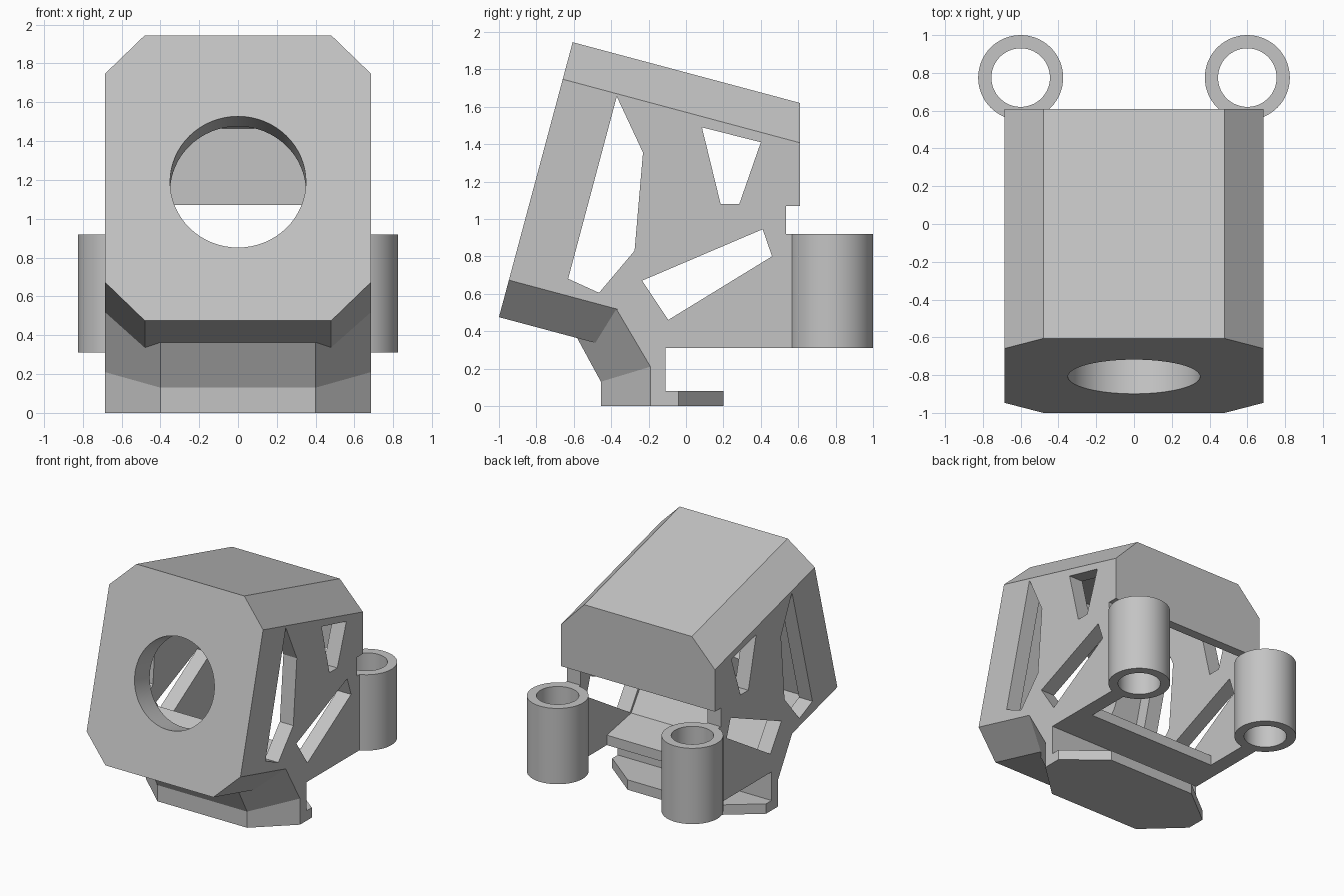
import bpy, bmesh, math
from mathutils import Vector

if "Cube" in bpy.data.objects:
    bpy.data.objects.remove(bpy.data.objects["Cube"], do_unlink=True)

grey = bpy.data.materials.new("light_grey")
grey.use_nodes = True
grey.diffuse_color = (0.55, 0.55, 0.55, 1)
grey.node_tree.nodes["Principled BSDF"].inputs["Base Color"].default_value = (0.55, 0.55, 0.55, 1)

# Tilted frame of the housing: depth runs backwards, rise runs up the front face
TILT = math.radians(15)
DEPTH = Vector((0, math.cos(TILT), -math.sin(TILT)))
RISE = Vector((0, math.sin(TILT), math.cos(TILT)))
CORNER = Vector((0, -1.0, 0.475))
HEIGHT, HALF, CHAMFER = 1.522, 0.685, 0.205


def tilted(x, depth, rise):
    return CORNER + Vector((x, 0, 0)) + DEPTH * depth + RISE * rise


def finish(name, bm):
    bmesh.ops.recalc_face_normals(bm, faces=bm.faces)
    mesh = bpy.data.meshes.new(name)
    bm.to_mesh(mesh)
    bm.free()
    obj = bpy.data.objects.new(name, mesh)
    bpy.context.collection.objects.link(obj)
    mesh.materials.append(grey)
    return obj


def loft(name, rings):
    """Closed solid through rings that have equal point counts."""
    bm = bmesh.new()
    loops = [[bm.verts.new(p) for p in ring] for ring in rings]
    for a, b in zip(loops, loops[1:]):
        for i in range(len(a)):
            j = (i + 1) % len(a)
            bm.faces.new((a[i], a[j], b[j], b[i]))
    bm.faces.new(loops[0])
    bm.faces.new(loops[-1])
    return finish(name, bm)


def prism(name, points, vector):
    return loft(name, [points, [Vector(p) + Vector(vector) for p in points]])


def side_prism(name, profile, half):
    return prism(name, [Vector((-half, y, z)) for y, z in profile], (2 * half, 0, 0))


def circle(centre, u, v, radius, n=64):
    return [centre + u * radius * math.cos(2 * math.pi * i / n)
            + v * radius * math.sin(2 * math.pi * i / n) for i in range(n)]


def cut(target, cutter):
    cutter.hide_render = True
    mod = target.modifiers.new("cut", "BOOLEAN")
    mod.operation, mod.solver, mod.object = "DIFFERENCE", "EXACT", cutter
    bpy.context.view_layer.objects.active = target
    bpy.ops.object.modifier_apply(modifier=mod.name)
    bpy.data.objects.remove(cutter, do_unlink=True)


def smooth(obj):
    bpy.ops.object.select_all(action="DESELECT")
    obj.select_set(True)
    bpy.context.view_layer.objects.active = obj
    bpy.ops.object.shade_smooth_by_angle(angle=math.radians(25))


# Housing: side silhouette across the full width
housing = side_prism("housing", [
    (-1.0, 0.475), (-0.606, 1.945), (0.61, 1.62), (0.61, 1.07), (0.535, 1.07),
    (0.535, 0.92), (0.6, 0.92), (0.6, 0.31), (-0.11, 0.31), (-0.11, 0.2),
    (-0.19, 0.21), (-0.37, 0.515), (-0.45, 0.328)], HALF)

# Chamfered corners, full length on top and only under the chin below
for side in (-1, 1):
    for edge, way, length in ((HEIGHT, 1, 2.2), (0, -1, 0.7)):
        inner, over = HALF - CHAMFER, 0.1
        corner = [(inner - over, edge + way * over),
                  (HALF + over, edge - way * (CHAMFER + over)),
                  (HALF + over, edge + way * over)]
        cut(housing, prism("chamfer_cutter",
                           [tilted(side * x, -0.1, r) for x, r in corner], DEPTH * length))

# Cavity, open at the lower back
front_low, front_high = tilted(0, 0.2, 0.22), tilted(0, 0.2, 1.35)
cut(housing, side_prism("cavity_cutter", [
    front_low.yz, front_high.yz, (0.535, 1.465), (0.535, 1.07), (0.8, 1.07), (0.8, 0.2),
    (0.2, 0.2), (0.2, 0.39), (-0.11, 0.45), (-0.25, 0.65), (-0.46, 0.58)], 0.565))

# Round front opening
cut(housing, prism("opening_cutter",
                   circle(tilted(0, -0.1, 0.74), Vector((1, 0, 0)), RISE, 0.35), DEPTH * 0.45))

# Side windows, between the struts
windows = [
    [(-0.37, 1.655), (-0.23, 1.355), (-0.275, 0.83), (-0.465, 0.605), (-0.63, 0.68)],
    [(0.085, 1.49), (0.4, 1.41), (0.285, 1.08), (0.185, 1.08)],
    [(-0.235, 0.67), (0.41, 0.945), (0.46, 0.8), (-0.095, 0.46)]]
for window in windows:
    cut(housing, side_prism("window_cutter", window, 0.9))
smooth(housing)


# Neck: faceted column that leans forward into the housing
def neck_ring(front, side, back):
    half_plan = [(0.4, front), (HALF, side), (HALF, back)]
    return ([Vector((x, y, z)) for x, (y, z) in half_plan]
            + [Vector((-x, y, z)) for x, (y, z) in reversed(half_plan)])


loft("neck", [
    neck_ring((-0.455, 0), (-0.19, 0), (-0.11, 0)),
    neck_ring((-0.455, 0.13), (-0.19, 0.21), (-0.11, 0.21)),
    neck_ring((-0.61, 0.415), (-0.37, 0.515), (-0.13, 0.44))])

# Base plate: stretched octagon
half_plate = [(0.4, -0.455), (HALF, -0.19), (HALF, -0.04), (0.38, 0.2)]
plate = half_plate + [(-x, y) for x, y in reversed(half_plate)]
prism("base_plate", [Vector((x, y, 0)) for x, y in plate], (0, 0, 0.08))

# Rear mounting sleeves
X, Y = Vector((1, 0, 0)), Vector((0, 1, 0))
for name, x in (("left_sleeve", 0.6), ("right_sleeve", -0.6)):
    sleeve = prism(name, circle(Vector((x, 0.775, 0.31)), X, Y, 0.225), (0, 0, 0.61))
    cut(sleeve, prism("bore_cutter", circle(Vector((x, 0.775, 0.2)), X, Y, 0.155), (0, 0, 0.9)))
    smooth(sleeve)
